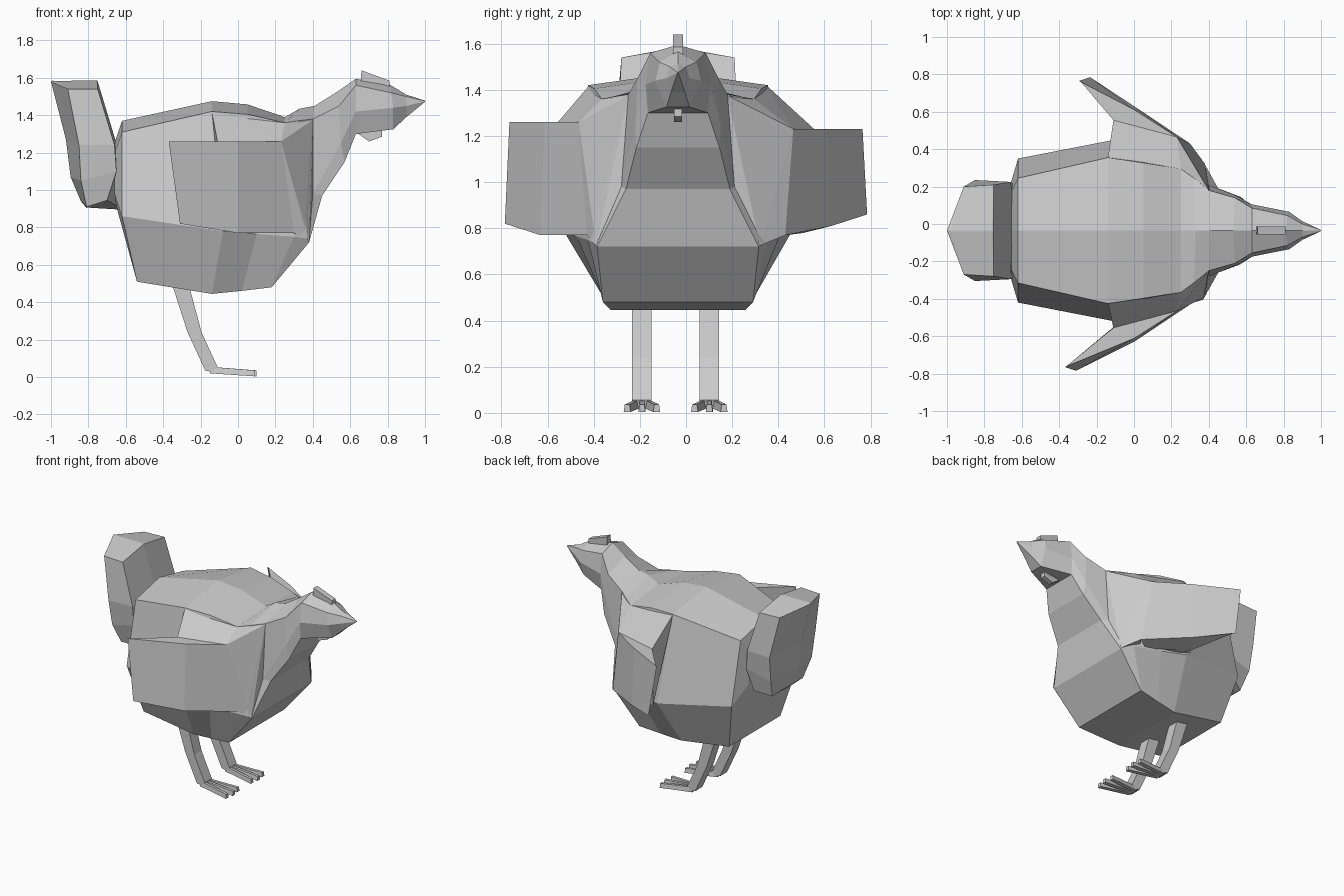
import bpy, bmesh

CY = -0.035  # centre line of the bird

grey = bpy.data.materials.new("plain_grey")
grey.diffuse_color = (0.6, 0.6, 0.6, 1)


def finish(name, bm):
    bmesh.ops.recalc_face_normals(bm, faces=bm.faces)
    mesh = bpy.data.meshes.new(name)
    bm.to_mesh(mesh)
    bm.free()
    mesh.materials.append(grey)
    ob = bpy.data.objects.new(name, mesh)
    bpy.context.collection.objects.link(ob)
    return ob


def loft(name, rings):
    """Skin closed rings of equal length and cap both ends."""
    bm = bmesh.new()
    rows = [[bm.verts.new(p) for p in r] for r in rings]
    n = len(rows[0])
    for a, b in zip(rows, rows[1:]):
        for i in range(n):
            j = (i + 1) % n
            bm.faces.new((a[i], a[j], b[j], b[i]))
    bm.faces.new(rows[0])
    bm.faces.new(rows[-1])
    return finish(name, bm)


def slab(name, profile, y0, y1):
    """Extrude an x-z outline between two y values."""
    return loft(name, [[(x, y, z) for x, z in profile] for y in (y0, y1)])


def hull(name, points):
    bm = bmesh.new()
    for p in points:
        bm.verts.new(p)
    res = bmesh.ops.convex_hull(bm, input=bm.verts)
    junk = {v for v in res["geom_interior"] + res["geom_unused"]
            if isinstance(v, bmesh.types.BMVert)}
    bmesh.ops.delete(bm, geom=list(junk), context='VERTS')
    return finish(name, bm)


def mirrored(half, first, last=None):
    """Ring from half-points (x, half width, z) and points on the centre line."""
    ring = [(first[0], CY, first[1])]
    ring += [(x, CY + w, z) for x, w, z in half]
    if last:
        ring.append((last[0], CY, last[1]))
    return ring + [(x, CY - w, z) for x, w, z in reversed(half)]


# Body, neck and head: ridge point, then shoulder, side and underside
sections = [
    ((-0.66, 1.25), (-0.66, .20, 1.20), (-0.66, .25, .98), (-0.65, .22, .91)),
    ((-0.62, 1.37), (-0.62, .28, 1.31), (-0.62, .385, .86), (-0.54, .30, .51)),
    ((-0.14, 1.475), (-0.14, .39, 1.42), (-0.08, .49, .78), (-0.14, .29, .445)),
    ((0.05, 1.458), (0.05, .362, 1.405), (0.10, .44, .765), (0.02, .307, .461)),
    ((0.25, 1.39), (0.25, .33, 1.36), (0.30, .39, .75), (0.18, .325, .48)),
    ((0.33, 1.435), (0.32, .28, 1.37), (0.37, .37, .74), (0.38, .35, .72)),
    ((0.41, 1.45), (0.40, .215, 1.38), (0.40, .245, .98), (0.45, .225, .97)),
    ((0.53, 1.525), (0.54, .175, 1.45), (0.55, .185, 1.25), (0.57, .18, 1.15)),
    ((0.63, 1.595), (0.63, .12, 1.56), (0.63, .14, 1.42), (0.63, .13, 1.30)),
    ((0.81, 1.565), (0.82, .08, 1.52), (0.83, .10, 1.44), (0.83, .05, 1.325)),
    ((0.90, 1.51), (0.90, .035, 1.50), (0.90, .05, 1.45), (0.90, .03, 1.39)),
    ((1.00, 1.478), (1.00, .003, 1.476), (1.00, .003, 1.474), (1.00, .002, 1.472)),
]
loft("body_neck_head", [mirrored(s[1:], s[0]) for s in sections])

# Tail: upright fan with a ridge on top; rear side and front side half-points
loft("tail", [
    mirrored([(-.98, .004, 1.584), (-.76, .004, 1.584)], (-.995, 1.585), (-.75, 1.585)),
    mirrored([(-.91, .235, 1.54), (-.75, .245, 1.54)], (-1.0, 1.58), (-.75, 1.58)),
    mirrored([(-.85, .27, 1.24), (-.66, .26, 1.24)], (-.92, 1.27), (-.65, 1.25)),
    mirrored([(-.84, .24, 1.05), (-.65, .255, 1.10)], (-.895, 1.07), (-.62, 1.10)),
    mirrored([(-.81, .18, .91), (-.70, .24, .945)], (-.84, .94), (-.62, .90)),
    mirrored([(-.80, .14, .906), (-.70, .20, .94)], (-.81, .905), (-.62, .895)),
])

for side, label in ((-1, "right"), (1, "left")):
    left = side > 0
    dx = 0.075 if left else 0      # one wing is folded slightly further back
    top = 1.23 if left else 1.26
    low = 0.04 if left else 0

    def flip(points):
        return [(x, side * y, z) for x, y, z in points]

    def on_body(x, w, z):
        return (x, w + side * CY, z)

    # Wing: outer top, inner top, inner bottom, outer bottom
    loft(label + "_wing", [flip(r) for r in (
        [(-.37 + dx, .765, top), (-.355 + dx, .755, top),
         (-.31 + dx, .77, .83 + low), (-.31 + dx, .785, .82 + low)],
        [(0, .612, top), (-.11, .555, top), (-.06, .51, .78), (0, .63, .77 + low)],
        [(.23, .465, top), (.19, .38, top), (.20, .36, .77), (.30, .43, .77)],
    )])

    # Shoulder web joining the wing to the back
    hull(label + "_shoulder", flip([
        on_body(-.14, .385, 1.418), on_body(.25, .33, 1.36),
        (.23, .465, top), (-.11, .555, top), (-.08, .50, .78), (.30, .43, .77),
        (.10, .30, 1.30), (.10, .30, .80)]))

    # Breast side blending the wing root into the neck
    hull(label + "_breast_side", flip([
        on_body(.25, .33, 1.36), (.23, .465, top), (.30, .43, .77),
        on_body(.38, .355, .725), on_body(.40, .215, 1.375), on_body(.40, .245, .98),
        (.20, .30, 1.2), (.20, .30, .80)]))

    # Leg with a bent ankle
    y = CY - 0.01 + side * 0.146
    slab(label + "_leg",
         [(-.36, .52), (-.27, .52), (-.195, .24), (-.11, .055),
          (-.12, .025), (-.175, .035), (-.27, .24)], y - .042, y + .042)

    # Three toes fanning forwards
    for k, toe in ((-1, "outer"), (0, "middle"), (1, "inner")):
        end = 0.10 - 0.01 * abs(k)
        rings = []
        for x, yy, lo, hi, w in ((-.15, y + k * .026, .02, .055, .015),
                                 (end, y + k * .064, .004, .036, .015)):
            rings.append([(x, yy - w, lo), (x, yy + w, lo),
                          (x, yy + w * .7, hi), (x, yy - w * .7, hi)])
        loft(f"{label}_{toe}_toe", rings)

# Comb on the crown and wattle under the throat
slab("comb", [(.655, 1.57), (.66, 1.64), (.81, 1.585), (.81, 1.55)], CY - .022, CY + .022)
slab("wattle", [(.63, 1.31), (.77, 1.325), (.77, 1.285), (.70, 1.26)], CY - .018, CY + .018)
